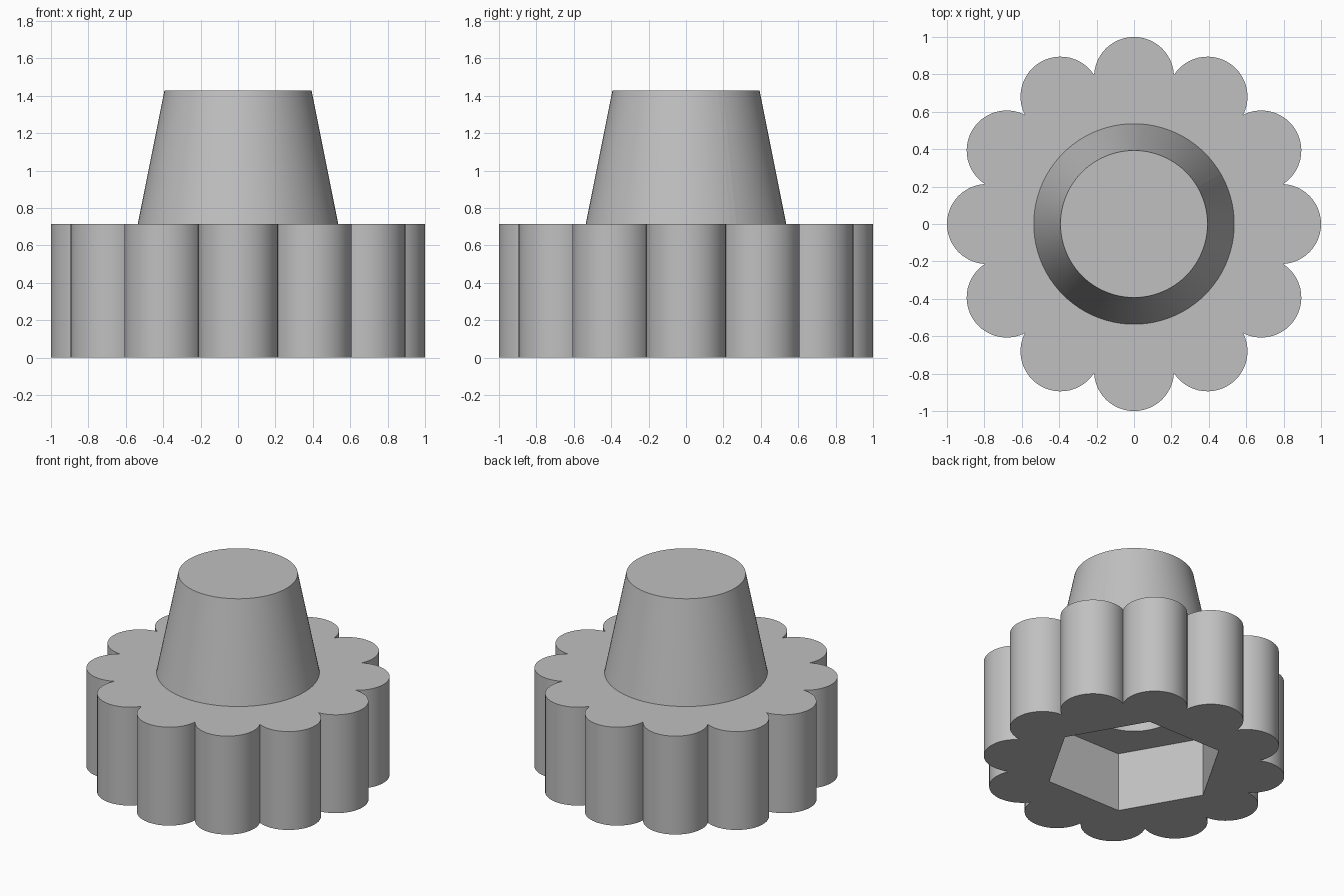
import bpy
import bmesh
from math import sin, cos, pi, atan2, sqrt, radians

cube = bpy.data.objects.get("Cube")
if cube:
    bpy.data.objects.remove(cube, do_unlink=True)

# Main sizes
LOBES, LOBE_R, LOBE_CENTRE = 12, 0.214, 0.786
GRIP_TOP, COLLAR_TOP = 0.714, 1.429
COLLAR_BASE_R, COLLAR_TOP_R, BORE_R = 0.536, 0.393, 0.286
HEX_R, HEX_DEPTH = 0.593, 0.43
SEGMENTS = 96

grey = bpy.data.materials.new("plain grey")
grey.use_nodes = True
colour = (0.53, 0.53, 0.53, 1)
grey.diffuse_color = colour
grey.node_tree.nodes["Principled BSDF"].inputs["Base Color"].default_value = colour


def circle(radius, sides=SEGMENTS):
    return [(radius * cos(2 * pi * i / sides), radius * sin(2 * pi * i / sides))
            for i in range(sides)]


def scallops(steps=24):
    """Outline of overlapping round lobes, each drawn from notch to notch."""
    half = pi / LOBES
    notch = LOBE_CENTRE * cos(half) + sqrt(LOBE_R**2 - (LOBE_CENTRE * sin(half))**2)
    sweep = atan2(notch * sin(half), notch * cos(half) - LOBE_CENTRE)
    points = []
    for lobe in range(LOBES):
        turn = 2 * half * lobe
        for i in range(steps):
            a = turn - sweep + 2 * sweep * i / steps
            points.append((LOBE_CENTRE * cos(turn) + LOBE_R * cos(a),
                           LOBE_CENTRE * sin(turn) + LOBE_R * sin(a)))
    return points


def loop(bm, outline, z):
    verts = [bm.verts.new((x, y, z)) for x, y in outline]
    return [bm.edges.new((v, verts[i - 1])) for i, v in enumerate(verts)]


def wall(bm, lower, upper):
    bmesh.ops.bridge_loops(bm, edges=lower + upper)


def flat_ring(bm, outer, inner):
    bmesh.ops.triangle_fill(bm, edges=outer + inner, use_beauty=True)


def finish(bm, name):
    bmesh.ops.recalc_face_normals(bm, faces=bm.faces)
    mesh = bpy.data.meshes.new(name)
    bm.to_mesh(mesh)
    bm.free()
    mesh.materials.append(grey)
    obj = bpy.data.objects.new(name, mesh)
    bpy.context.collection.objects.link(obj)
    bpy.ops.object.select_all(action='DESELECT')
    obj.select_set(True)
    bpy.context.view_layer.objects.active = obj
    bpy.ops.object.shade_smooth_by_angle(angle=radians(30))


# Scalloped grip with a hexagonal nut pocket underneath
bm = bmesh.new()
outer_low = loop(bm, scallops(), 0)
outer_high = loop(bm, scallops(), GRIP_TOP)
hex_low = loop(bm, circle(HEX_R, 6), 0)
hex_high = loop(bm, circle(HEX_R, 6), HEX_DEPTH)
bore_low = loop(bm, circle(BORE_R), HEX_DEPTH)
collar_seat = loop(bm, circle(COLLAR_BASE_R), GRIP_TOP)
bore_high = loop(bm, circle(BORE_R), COLLAR_TOP)
collar_rim = loop(bm, circle(COLLAR_TOP_R), COLLAR_TOP)
wall(bm, outer_low, outer_high)
wall(bm, hex_low, hex_high)
flat_ring(bm, outer_low, hex_low)
flat_ring(bm, hex_high, bore_low)
flat_ring(bm, outer_high, collar_seat)

# Tapered collar and through bore, joined to the grip as one solid
wall(bm, collar_seat, collar_rim)
wall(bm, bore_low, bore_high)
wall(bm, collar_rim, bore_high)
finish(bm, "scalloped_knob")
